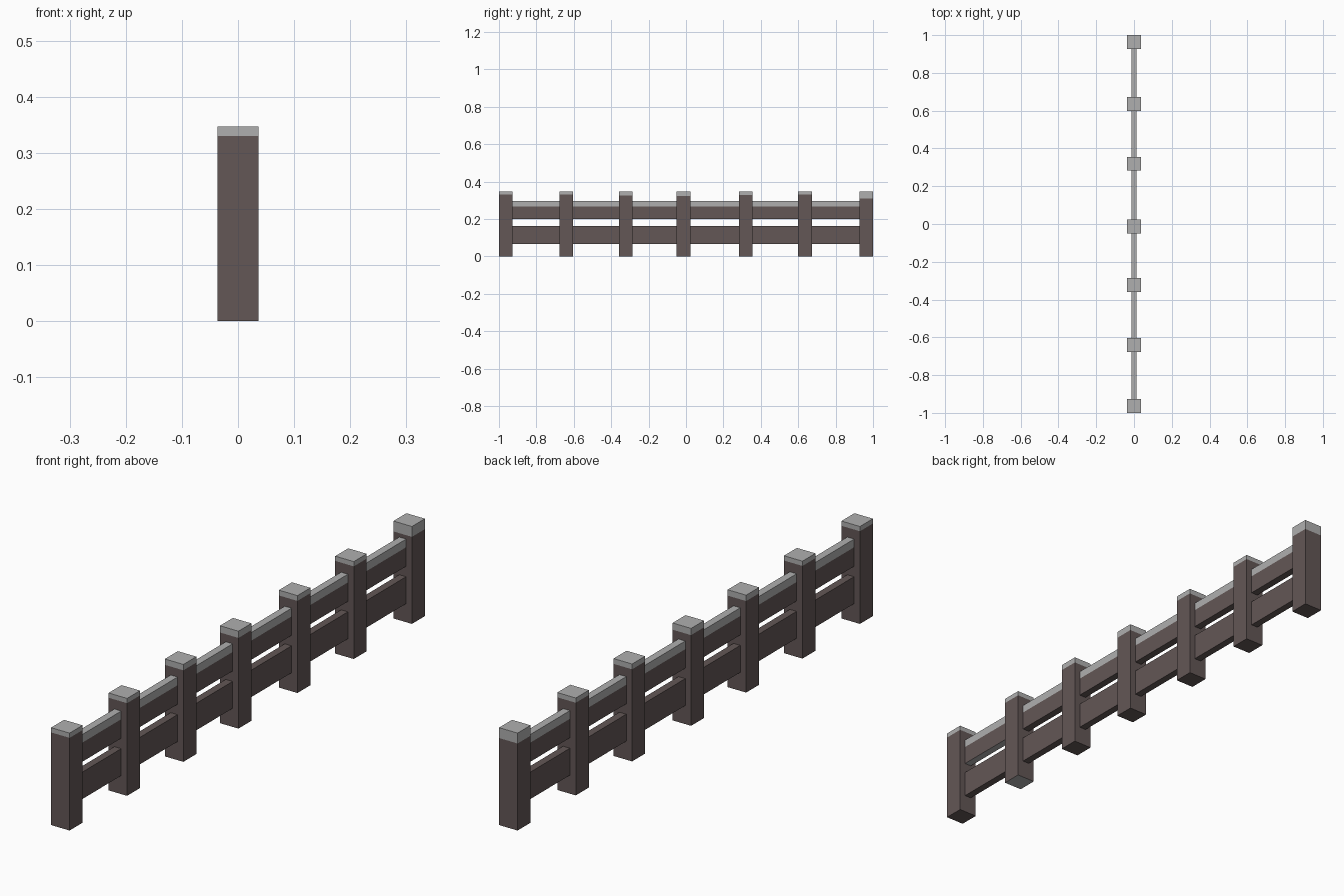
import bpy, bmesh

if "Cube" in bpy.data.objects:
    bpy.data.objects.remove(bpy.data.objects["Cube"])


def material(name, color):
    m = bpy.data.materials.new(name)
    m.diffuse_color = color
    m.use_nodes = True
    m.node_tree.nodes["Principled BSDF"].inputs["Base Color"].default_value = m.diffuse_color
    return m


wood = material("wood", (0.125, 0.095, 0.093, 1))
cap = material("pale_cap", (0.43, 0.43, 0.43, 1))


def beam(name, half_x, y0, y1, z0, z1, split=None, pale_base=False):
    """Box with a pale band above the split height."""
    bm = bmesh.new()
    bmesh.ops.create_cube(bm, size=1)
    for v in bm.verts:
        v.co.x *= 2 * half_x
        v.co.y = (y0 + y1) / 2 + v.co.y * (y1 - y0)
        v.co.z = (z0 + z1) / 2 + v.co.z * (z1 - z0)
    if split:
        bmesh.ops.bisect_plane(bm, geom=bm.verts[:] + bm.edges[:] + bm.faces[:],
                               plane_co=(0, 0, split), plane_no=(0, 0, 1))
    bm.normal_update()
    for f in bm.faces:
        pale = split and f.calc_center_median().z > split
        f.material_index = int(bool(pale or (pale_base and f.normal.z < -0.5)))
    mesh = bpy.data.meshes.new(name)
    bm.to_mesh(mesh)
    bm.free()
    mesh.materials.append(wood)
    mesh.materials.append(cap)
    obj = bpy.data.objects.new(name, mesh)
    bpy.context.collection.objects.link(obj)
    return obj


H = 0.0365  # half width of a post
posts = [(-0.9635, 0.33), (-0.64, 0.33), (-0.323, 0.326), (-0.013, 0.323),
         (0.319, 0.328), (0.636, 0.33), (0.9635, 0.31)]

# Posts with pale tops
for i, (y, split) in enumerate(posts):
    beam(f"post_{i + 1}", H, y - H, y + H, 0, 0.347, split, pale_base=(i == 1))

# Two rails in each bay, the upper one with a pale top
for i in range(len(posts) - 1):
    y0, y1 = posts[i][0] + H, posts[i + 1][0] - H
    beam(f"upper_rail_{i + 1}", 0.0135, y0, y1, 0.199, 0.296, 0.267, pale_base=(i == 0))
    beam(f"lower_rail_{i + 1}", 0.0135, y0, y1, 0.066, 0.162)
